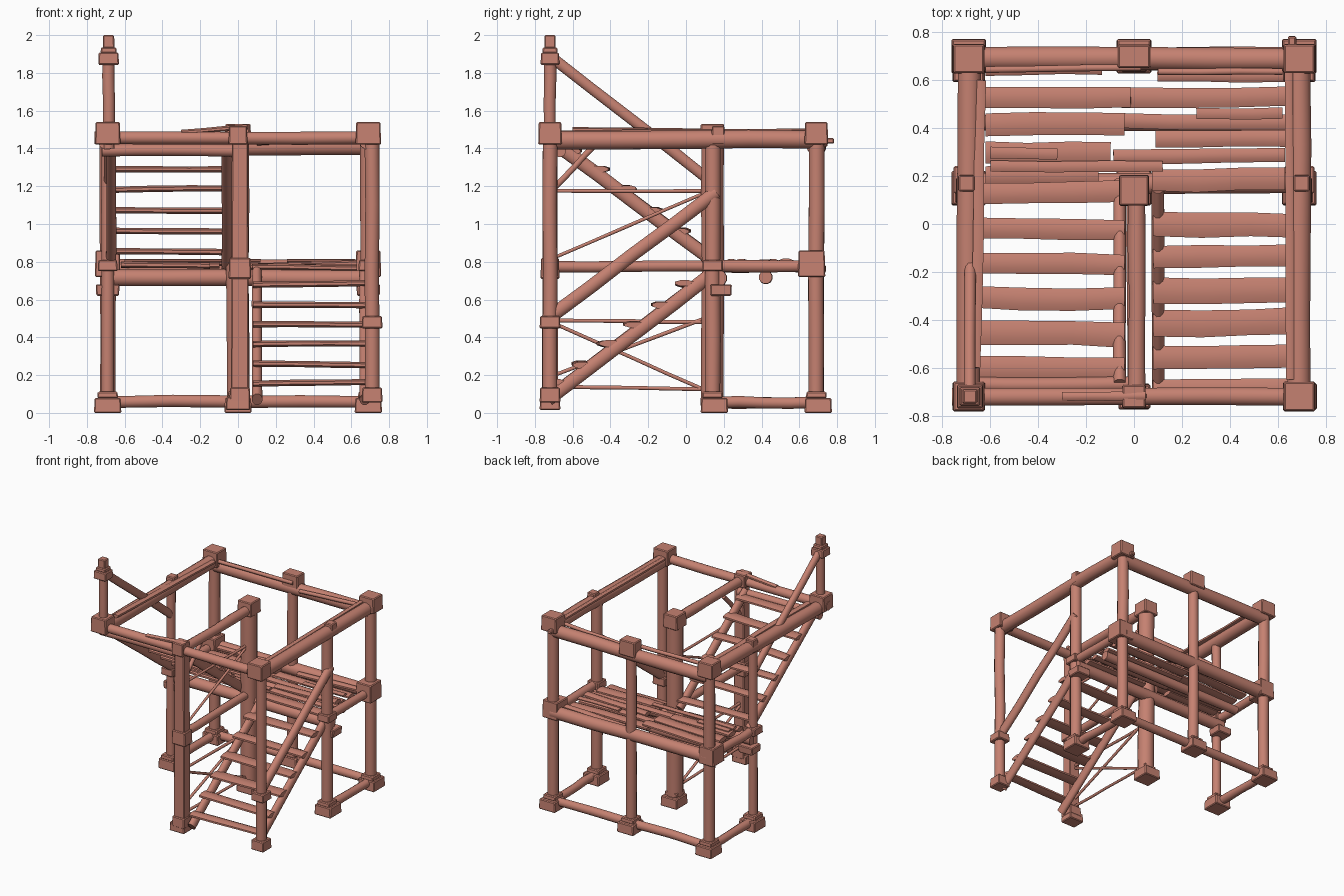
import bpy, bmesh, math, random
from mathutils import Vector

random.seed(4)
old = bpy.data.objects.get("Cube")
if old:
    bpy.data.objects.remove(old)

wood = bpy.data.materials.new("terracotta_wood")
wood.use_nodes = True
COLOUR = (0.56, 0.22, 0.165, 1)
wood.diffuse_color = COLOUR
wood.node_tree.nodes["Principled BSDF"].inputs["Base Color"].default_value = COLOUR


def finish(bm, name, smooth):
    bmesh.ops.recalc_face_normals(bm, faces=bm.faces[:])
    mesh = bpy.data.meshes.new(name)
    bm.to_mesh(mesh)
    bm.free()
    mesh.materials.append(wood)
    obj = bpy.data.objects.new(name, mesh)
    bpy.context.scene.collection.objects.link(obj)
    if smooth:
        bpy.ops.object.select_all(action='DESELECT')
        obj.select_set(True)
        bpy.context.view_layer.objects.active = obj
        bpy.ops.object.shade_smooth_by_angle(angle=math.radians(50))
    return obj


def log(name, a, b, w, h=None, sides=12, rings=5, wobble=0.06):
    """Slightly uneven round or oval log from a to b, w wide and h high."""
    a, b, h = Vector(a), Vector(b), h or w
    d = (b - a).normalized()
    ref = Vector((0, 0, 1)) if abs(d.z) < 0.95 else Vector((0, 1, 0))
    side = d.cross(ref).normalized()
    up = side.cross(d)
    bm = bmesh.new()
    loops = []
    for i in range(rings):
        c = a.lerp(b, i / (rings - 1))
        c += (side * w + up * h) * random.uniform(-wobble, wobble)
        k = 1 + random.uniform(-wobble, wobble)
        loop = []
        for j in range(sides):
            t = math.tau * (j + 0.5) / sides
            loop.append(bm.verts.new(c + side * (math.cos(t) * w * k / 2) + up * (math.sin(t) * h * k / 2)))
        loops.append(loop)
    for p, q in zip(loops, loops[1:]):
        for j in range(sides):
            n = (j + 1) % sides
            bm.faces.new((p[j], p[n], q[n], q[j]))
    bm.faces.new(loops[0])
    bm.faces.new(loops[-1])
    return finish(bm, name, True)


def block(name, centre, size, taper=0.95):
    """Hewn block, a little narrower at the top."""
    bm = bmesh.new()
    bmesh.ops.create_cube(bm, size=1)
    for v in bm.verts:
        k = taper if v.co.z > 0 else 1
        v.co = Vector(centre) + Vector((v.co.x * size[0] * k, v.co.y * size[1] * k, v.co.z * size[2]))
    bmesh.ops.bevel(bm, geom=bm.edges[:], offset=0.006, segments=1, affect='EDGES')
    return finish(bm, name, False)


def plank(name, x0, x1, y, z, w, h, dz=0.0):
    log(name, (x0, y, z), (x1, y + random.uniform(-.01, .01), z + dz), w, h, sides=8, rings=4, wobble=0.05)


X, MID, BACK, FRONT = 0.69, 0.14, 0.69, -0.72

# Main posts with feet and caps
posts = {
    "back_left": (X, BACK, 0.085), "back_right": (-X, BACK, 0.085), "back_middle": (0, BACK, 0.08),
    "side_left": (X, MID, 0.085), "side_right": (-X, MID, 0.07), "centre": (0, MID, 0.125),
}
for name, (x, y, w) in posts.items():
    log(name + "_post", (x, y, 0.04), (x, y, 1.44), w, wobble=0.03)
    block(name + "_foot", (x, y + 0.01, 0.04), (0.145, 0.145, 0.08))
    block(name + "_foot_step", (x, y, 0.095), (0.11, 0.11, 0.035))
for x, y in ((X, BACK), (-X, BACK), (X, FRONT), (-X, FRONT)):
    block("corner_cap", (x, y, 1.48), (0.135, 0.125, 0.12))
block("centre_cap", (0, MID, 1.475), (0.125, 0.13, 0.11))
block("back_middle_cap", (0, BACK + 0.01, 1.47), (0.14, 0.1, 0.12))
for sx in (-1, 1):
    block("side_cap", (sx * 0.7, 0.17, 1.47), (0.07, 0.07, 0.1))

# Front posts
block("front_middle_post", (0.01, FRONT, 0.73), (0.095, 0.085, 1.4), 0.9)
log("front_left_post", (0.71, FRONT, 0.06), (0.71, FRONT, 1.45), 0.08, wobble=0.03)
for x in (0.01, 0.71):
    block("front_foot", (x, FRONT, 0.095), (0.11, 0.11, 0.08))
block("front_middle_footing", (0, FRONT, 0.05), (0.13, 0.11, 0.07))
block("front_middle_collar", (0.01, FRONT, 0.765), (0.12, 0.1, 0.11))
block("front_middle_cap", (0, FRONT, 1.47), (0.1, 0.1, 0.1))
block("front_left_collar", (0.71, FRONT, 0.48), (0.11, 0.11, 0.065))

# Raised newel of the upper stair
log("newel_post", (-0.685, FRONT, 1.4), (-0.685, FRONT, 1.9), 0.065, wobble=0.03)
block("newel_collar", (-0.685, FRONT, 1.875), (0.11, 0.1, 0.065))
block("newel_collar_step", (-0.685, FRONT, 1.92), (0.085, 0.08, 0.03))
block("newel_tip", (-0.685, FRONT, 1.965), (0.062, 0.06, 0.07))

# Ground beams
log("back_ground_beam", (-X, BACK, 0.06), (X, BACK, 0.06), 0.065)
for x in (-X, X):
    log("side_ground_beam", (x, MID, 0.055), (x, BACK, 0.055), 0.065)

# Top beams
for x in (-X, X):
    log("side_top_beam", (x, FRONT - 0.02, 1.445), (x, BACK, 1.45), 0.1, wobble=0.03)
log("back_top_beam", (-X, BACK, 1.41), (X, BACK, 1.41), 0.1, wobble=0.03)
log("front_top_beam", (-0.76, FRONT, 1.455), (X, FRONT, 1.455), 0.075, 0.07, wobble=0.03)
log("front_landing_beam", (-0.72, -0.67, 1.39), (0, -0.67, 1.39), 0.065)
log("centre_top_beam", (0.015, MID, 1.455), (0.015, FRONT, 1.455), 0.075)
block("beam_peg", (0.66, 0.74, 1.44), (0.035, 0.09, 0.03))

# Loose boards lying along the top beams
log("side_top_board", (-0.66, -0.6, 1.5), (-0.64, 0.6, 1.48), 0.05, 0.03, sides=6)
log("left_top_board", (0.65, -0.65, 1.48), (0.645, 0.65, 1.49), 0.04, 0.03, sides=6)
plank("back_top_board", -0.62, 0.03, 0.645, 1.47, 0.03, 0.03)
plank("back_top_board", 0.1, 0.62, 0.635, 1.43, 0.03, 0.03, 0.03)
plank("front_top_board", -0.3, 0.05, FRONT, 1.485, 0.04, 0.03, 0.03)

# Middle floor frame
log("floor_front_beam", (-0.71, 0.17, 0.715), (0.71, 0.17, 0.715), 0.09, wobble=0.03)
log("floor_back_beam", (-X, BACK, 0.765), (X, BACK, 0.765), 0.1, wobble=0.03)
for x in (-X, X):
    log("floor_side_beam", (x, MID, 0.775), (x, BACK, 0.775), 0.065)
    block("floor_corner_block", (x, 0.665, 0.79), (0.135, 0.145, 0.14))
    block("floor_bracket", (x, 0.185, 0.65), (0.12, 0.11, 0.06), 1.05)
    block("floor_side_block", (x, MID, 0.78), (0.105, 0.11, 0.06))
log("centre_floor_beam", (0, MID, 0.775), (0, FRONT, 0.775), 0.06)
log("floor_joist", (-0.64, 0.42, 0.72), (0.64, 0.42, 0.72), 0.07)

# Floor boards, left and right runs meeting unevenly
right_run = ((0.64, 0.05), (0.525, 0.095), (0.415, 0.1), (0.3, 0.095), (0.205, 0.08))
left_run = ((0.62, 0.06), (0.525, 0.09), (0.43, 0.07), (0.355, 0.075), (0.28, 0.065), (0.18, 0.1))
for y, w in right_run:
    plank("floor_board", -0.62, random.uniform(-0.15, 0.02), y, 0.785, w, 0.035, random.uniform(-.01, .02))
for y, w in left_run:
    plank("floor_board", random.uniform(-0.1, 0.1), 0.63, y, 0.775, w, 0.035, random.uniform(-.01, .02))
for x0, x1, y in ((-0.6, -0.32, 0.3), (-0.6, 0.12, 0.24), (0.26, 0.62, 0.46)):
    plank("loose_board", x0, x1, y, 0.805, 0.05, 0.02)


# Two flights: stringers and treads
def flight(name, xs, foot, head, treads):
    for x in xs:
        log(name + "_stringer", (x, *foot), (x, *head), 0.055, 0.075, wobble=0.03)
    for y, z in treads:
        lo, hi = min(xs) - 0.02, max(xs) + 0.02
        plank(name + "_tread", lo, hi, y, z, random.uniform(0.09, 0.12), 0.036, random.uniform(-.008, .008))


flight("lower_stair", (0.1, 0.67), (-0.73, 0.07), (0.15, 0.745),
       [(-0.69 + 0.137 * i, 0.155 + 0.105 * i) for i in range(6)])
flight("upper_stair", (-0.67, -0.06), (0.17, 0.785), (-0.67, 1.41),
       [(0.13 - 0.146 * i, 0.855 + 0.109 * i) for i in range(5)] + [(-0.6, 1.39)])

# Handrails
log("lower_handrail", (0.705, -0.73, 0.5), (0.705, 0.16, 1.17), 0.06, 0.075, wobble=0.03)
log("upper_handrail", (-0.685, FRONT, 1.89), (-0.685, MID, 1.22), 0.05, 0.06, wobble=0.03)

# Thin rods and braces in the middle frame
for (y0, z0), (y1, z1), w in (
        ((-0.7, 1.175), (0.1, 1.175), 0.02), ((-0.7, 0.49), (0.1, 0.48), 0.022),
        ((-0.7, 0.14), (0.1, 0.125), 0.022), ((-0.7, 0.82), (0.1, 1.165), 0.02),
        ((-0.7, 0.475), (0.1, 0.12), 0.02), ((-0.7, 0.2), (0.1, 0.5), 0.022),
        ((-0.7, 1.19), (-0.48, 1.42), 0.035)):
    log("frame_brace", (0.005, y0, z0), (0.005, y1, z1), w, sides=8)
